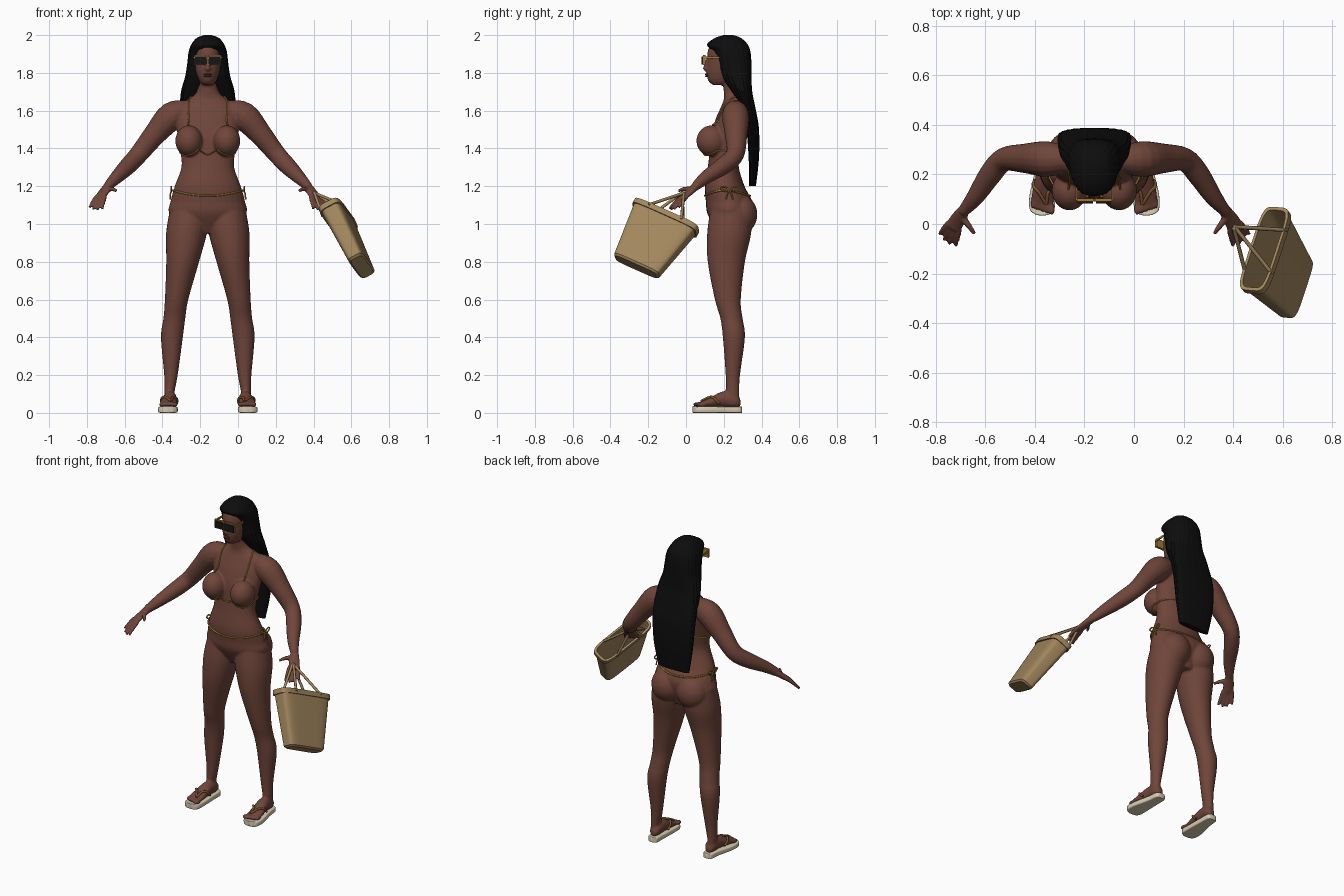
import bpy, bmesh, math
from mathutils import Vector, Matrix
from mathutils.bvhtree import BVHTree

if "Cube" in bpy.data.objects:
    bpy.data.objects.remove(bpy.data.objects["Cube"], do_unlink=True)

BODY_X = -0.16  # the figure stands left of centre, the bag balances it


def material(name, r, g, b):
    m = bpy.data.materials.new(name)
    m.use_nodes = True
    m.diffuse_color = (r, g, b, 1)
    m.node_tree.nodes["Principled BSDF"].inputs["Base Color"].default_value = (r, g, b, 1)
    return m


skin = material("brown skin", .16, .06, .042)
gold = material("gold fabric", .62, .33, .06)
cord_gold = material("dark gold cord", .36, .2, .03)
black = material("black hair", .004, .004, .004)
glass = material("dark lens", .008, .008, .009)
tan = material("tan wicker", .36, .24, .11)
cream = material("cream sole", .68, .6, .44)
leather = material("brown leather", .2, .09, .03)
lip_tone = material("dark lips", .1, .03, .025)


def spline(rows, steps=5):
    """Smooth interpolation through rows of numbers."""
    out = []
    for i in range(len(rows) - 1):
        quad = zip(rows[max(i - 1, 0)], rows[i], rows[i + 1], rows[min(i + 2, len(rows) - 1)])
        quad = list(quad)
        for k in range(steps):
            t = k / steps
            out.append([.5 * (2 * q + (r - p) * t + (2 * p - 5 * q + 4 * r - s) * t * t
                              + (3 * q - p - 3 * r + s) * t ** 3) for p, q, r, s in quad])
    return out + [list(rows[-1])]


def oval(centre, a, b, n, power=2, ripple=0):
    pts = []
    for i in range(n):
        t = math.tau * i / n
        c, s = math.cos(t), math.sin(t)
        k = 1 + ripple * math.cos(n / 4 * t)
        pts.append(centre + a * (k * math.copysign(abs(c) ** (2 / power), c))
                   + b * (k * math.copysign(abs(s) ** (2 / power), s)))
    return pts


def bridge(bm, rings):
    loops = [[bm.verts.new(p) for p in r] for r in rings]
    faces = [bm.faces.new(loops[0]), bm.faces.new(loops[-1])]
    for lo, hi in zip(loops, loops[1:]):
        n = len(lo)
        faces += [bm.faces.new((lo[i], lo[(i + 1) % n], hi[(i + 1) % n], hi[i])) for i in range(n)]
    bmesh.ops.recalc_face_normals(bm, faces=faces)


def loft(bm, rows, side=1, axis="Z", steps=5, n=28, power=2, ripple=0):
    """Rows: position on axis, x centre, half width, low and high edge."""
    rings = []
    for h, u, w, lo, hi in spline(rows, steps):
        mid, half = (lo + hi) / 2, (hi - lo) / 2
        c = Vector((side * u, mid, h)) if axis == "Z" else Vector((side * u, h, mid))
        b = Vector((0, half, 0)) if axis == "Z" else Vector((0, 0, half))
        rings.append(oval(c, Vector((w, 0, 0)), b, n, power, ripple))
    bridge(bm, rings)


def tube(bm, rows, side=1, ref=(0, 0, 1)):
    """Rows: x, y, z, radius along ref, radius across it."""
    rows = [(side * r[0], *r[1:]) for r in spline(rows, 4)]
    ref = Vector((side * ref[0], ref[1], ref[2]))
    pts = [Vector(r[:3]) for r in rows]
    rings = []
    for i, r in enumerate(rows):
        t = (pts[min(i + 1, len(pts) - 1)] - pts[max(i - 1, 0)]).normalized()
        b = t.cross(ref).normalized()
        rings.append(oval(pts[i], b.cross(t) * r[3], b * r[4], 16))
    bridge(bm, rings)


def ball(bm, centre, size):
    m = Matrix.Translation(centre) @ Matrix.Diagonal((*size, 1))
    bmesh.ops.create_uvsphere(bm, u_segments=24, v_segments=16, radius=1, matrix=m)


def finish(bm, name, mat, x=BODY_X, sharp=40):
    mesh = bpy.data.meshes.new(name)
    bm.to_mesh(mesh)
    bm.free()
    mesh.materials.append(mat)
    mesh.shade_smooth()
    mesh.set_sharp_from_angle(angle=math.radians(sharp))
    ob = bpy.data.objects.new(name, mesh)
    ob.location.x = x
    bpy.context.collection.objects.link(ob)
    return ob


# Body: overlapping lofts fused into one skin
bm = bmesh.new()
loft(bm, [(.95, 0, .08, .17, .31), (1.05, 0, .2, .115, .345), (1.12, 0, .197, .105, .35),
          (1.2, 0, .175, .1, .31), (1.3, 0, .14, .115, .28), (1.38, 0, .145, .125, .285),
          (1.46, 0, .158, .13, .305), (1.55, 0, .17, .155, .325), (1.62, 0, .155, .185, .325),
          (1.66, 0, .105, .2, .315), (1.7, 0, .06, .2, .3), (1.79, 0, .052, .19, .285)])
loft(bm, [(1.735, 0, .025, .145, .2), (1.755, 0, .044, .12, .25), (1.8, 0, .061, .108, .28),
          (1.86, 0, .071, .112, .3), (1.92, 0, .069, .116, .31), (1.96, 0, .05, .14, .28),
          (1.98, 0, .015, .19, .24)])
ball(bm, (0, .11, 1.822), (.017, .02, .014))
tube(bm, [(0, .12, 1.88, .01, .01), (0, .102, 1.83, .011, .011), (0, .11, 1.815, .01, .01)], ref=(1, 0, 0))
spread = Vector((-.86, -.5, 0))
for s in (1, -1):
    # Leg, foot and toes
    loft(bm, [(1.08, .095, .105, .13, .35), (.95, .113, .108, .112, .345), (.8, .133, .087, .115, .312),
              (.6, .165, .062, .153, .29), (.5, .177, .058, .182, .3), (.4, .19, .058, .195, .312),
              (.2, .195, .036, .21, .286), (.1, .203, .026, .21, .282), (.04, .2, .028, .21, .285)], s)
    loft(bm, [(.288, .198, .015, .035, .07), (.265, .198, .032, .03, .1), (.2, .2, .036, .03, .115),
              (.13, .207, .044, .03, .083), (.08, .21, .046, .03, .06), (.065, .21, .04, .032, .055)], s, "Y")
    for i in range(5):
        ball(bm, (s * (.172 + .019 * i), .06 + .006 * i, .045), (.013 - .001 * i, .024, .013))
    # Bust and seat
    ball(bm, (s * .1, .135, 1.44), (.072, .08, .082))
    ball(bm, (s * .09, .285, 1.05), (.1, .093, .105))
    # Arm, palm, fingers and thumb
    tube(bm, [(.1, .26, 1.6, .055, .05), (.19, .262, 1.572, .075, .072), (.28, .265, 1.475, .06, .06),
              (.365, .26, 1.37, .05, .048), (.42, .2, 1.31, .047, .046), (.48, .11, 1.25, .036, .036),
              (.53, .05, 1.2, .025, .023)], s)
    tube(bm, [(.525, .058, 1.205, .024, .022), (.55, .02, 1.17, .032, .017),
              (.572, -.015, 1.14, .034, .014)], s, spread)
    for i in range(4):
        off = spread * (.018 * (i - 1.5))
        reach = (.8, .97, 1, .92)[i]
        rows = [(Vector((.567, -.008, 1.145)) + off * (1 + k / 2) + Vector((.03, -.066, -.058)) * k * reach
                 + Vector((0, 0, -.012)) * k * k) for k in (0, .5, 1)]
        tube(bm, [(*p, r, r) for p, r in zip(rows, (.011, .0105, .008))], s, spread)
    tube(bm, [(.535, .03, 1.185, .014, .014), (.505, -.01, 1.185, .012, .012),
              (.483, -.04, 1.175, .008, .008)], s)

raw = finish(bm, "body_blocking", skin)
fuse = raw.modifiers.new("fuse", "REMESH")
fuse.mode, fuse.voxel_size = "VOXEL", .0065
soft = raw.modifiers.new("soften", "SMOOTH")
soft.factor, soft.iterations = .5, 4
graph = bpy.context.evaluated_depsgraph_get()
fused = bpy.data.meshes.new_from_object(raw.evaluated_get(graph))
bpy.data.objects.remove(raw, do_unlink=True)
bm = bmesh.new()
bm.from_mesh(fused)


def paint(bm, poly, ylo, yhi):
    """Cut a convex front-plane outline into the skin and colour the inside."""
    xs, zs = zip(*poly)

    def near():
        return [f for f in bm.faces if ylo < (c := f.calc_center_median()).y < yhi
                and min(xs) - .02 < c.x < max(xs) + .02 and min(zs) - .02 < c.z < max(zs) + .02]
    edges = list(zip(poly, poly[1:] + poly[:1]))
    for (ax, az), (bx, bz) in edges:
        faces = near()
        geom = faces + list({e for f in faces for e in f.edges}) + list({v for f in faces for v in f.verts})
        bmesh.ops.bisect_plane(bm, geom=geom, plane_co=(ax, 0, az), plane_no=(bz - az, 0, ax - bx))
    for f in near():
        c = f.calc_center_median()
        turn = [(bx - ax) * (c.z - az) - (bz - az) * (c.x - ax) > 0 for (ax, az), (bx, bz) in edges]
        if all(turn) or not any(turn):
            f.material_index = 1


# Swimwear panels
for f in bm.faces:
    f.material_index = 0
for s in (1, -1):
    paint(bm, [(s * .028, 1.385), (s * .172, 1.385), (s * .165, 1.44), (s * .115, 1.56), (s * .1, 1.56)], -1, .2)
paint(bm, [(-.185, 1.165), (.185, 1.165), (.028, .96), (.028, .91), (-.028, .91), (-.028, .96)], -1, .22)
paint(bm, [(-.17, 1.165), (.17, 1.165), (.03, .96), (.03, .91), (-.03, .91), (-.03, .96)], .22, 1)
tree = BVHTree.FromBMesh(bm)
body = finish(bm, "body", skin, sharp=180)
body.data.materials.clear()
for m in (skin, gold):
    body.data.materials.append(m)
bpy.data.meshes.remove(fused)


def cord(name, pts, radius, mat, hug=False, closed=False, x=BODY_X):
    pts = [Vector(p) for p in spline([tuple(p) for p in pts], 6)]
    if hug:
        hits = [tree.find_nearest(p) for p in pts]
        pts = [h[0] + h[1] * radius * .5 for h in hits]
    curve = bpy.data.curves.new(name, "CURVE")
    curve.dimensions, curve.bevel_depth, curve.bevel_resolution = "3D", radius, 2
    curve.use_fill_caps = True
    line = curve.splines.new("POLY")
    line.points.add(len(pts) - 1)
    for p, co in zip(line.points, pts):
        p.co = (*co, 1)
    line.use_cyclic_u = closed
    curve.materials.append(mat)
    ob = bpy.data.objects.new(name, curve)
    ob.location.x = x
    bpy.context.collection.objects.link(ob)


# Swimwear strings and side bows
turns = [math.tau * i / 24 for i in range(24)]
cord("hip_string", [(.19 * math.cos(t), .22 + .12 * math.sin(t), 1.15 + .03 * math.cos(t) ** 2)
                    for t in turns], .005, cord_gold, True, True)
cord("bust_band", [(.16 * math.cos(t), .2 + .12 * math.sin(t), 1.385 + .012 * math.sin(t))
                   for t in turns], .004, cord_gold, True, True)
for s, tag in ((1, "left"), (-1, "right")):
    cord(tag + "_neck_strap", [(s * .107, .14, 1.55), (s * .112, .18, 1.63), (s * .1, .25, 1.68),
                               (s * .06, .31, 1.68)], .004, cord_gold, True)
    for d in (1, -1):
        knot = Vector((s * .188, .23, 1.18))
        cord(tag + "_bow_loop", [knot + Vector((s * .006, d * a, b)) for a, b in
                                 ((0, 0), (.025, .018), (.045, .01), (.025, -.006), (0, 0))], .004, cord_gold)
        cord(tag + "_bow_tail", [knot, knot + Vector((s * .01, d * .01, -.02)),
                                 knot + Vector((s * .012, d * .018, -.05))], .004, cord_gold)
    # Sandal
    bm = bmesh.new()
    loft(bm, [(.297, .197, .014, 0, .033), (.285, .197, .032, 0, .034), (.22, .2, .038, 0, .034),
              (.12, .21, .051, 0, .033), (.06, .211, .05, 0, .034), (.04, .21, .03, 0, .036),
              (.035, .21, .014, .004, .034)], s, "Y", power=6)
    finish(bm, tag + "_sandal_sole", cream)
    for u in (.165, .25):
        cord(tag + "_sandal_strap", [(s * .193, .078, .07), (s * (u + .197) / 2, .115, .1),
                                     (s * u, .18, .045)], .007, leather, True)

# Hair
bm = bmesh.new()
loft(bm, [(2, 0, .02, .2, .25), (1.985, 0, .058, .155, .29), (1.95, 0, .086, .113, .325),
          (1.91, 0, .1, .145, .34), (1.85, 0, .107, .168, .345), (1.78, 0, .118, .19, .346),
          (1.7, 0, .14, .24, .35), (1.6, 0, .146, .295, .37), (1.5, 0, .146, .32, .386),
          (1.35, 0, .135, .332, .386), (1.2, 0, .108, .335, .37)], n=96, power=2.5, ripple=.015)
finish(bm, "hair", black)


def box(name, centre, size, mat):
    bm = bmesh.new()
    bmesh.ops.create_cube(bm, matrix=Matrix.Translation(centre) @ Matrix.Diagonal((*size, 1)))
    finish(bm, name, mat)


# Sunglasses and lips
for s in (1, -1):
    box("lens_frame", (s * .037, .096, 1.868), (.068, .012, .054), cord_gold)
    box("lens", (s * .037, .09, 1.866), (.062, .014, .044), glass)
    box("temple", (s * .073, .15, 1.882), (.006, .11, .012), cord_gold)
box("glasses_bridge", (0, .096, 1.878), (.02, .008, .01), cord_gold)
bm = bmesh.new()
for z in (1.792, 1.783):
    ball(bm, (0, .111, z), (.022, .01, .0055))
finish(bm, "lips", lip_tone)

# Tote bag, hanging at a tilt from the left hand
long_way = Vector((.287, .875, -.39)).normalized()
up = Vector((-.393, .452, .8))
up = (up - long_way * up.dot(long_way)).normalized()
frame = Matrix((long_way.cross(up), long_way, up)).transposed().to_4x4()
frame.translation = (.525, -.1, 1.045)
bm = bmesh.new()
loft(bm, [(h, 0, w, -d, d) for h, w, d in (
    (-.345, .036, .122), (-.335, .045, .135), (-.03, .058, .183), (-.03, .065, .192), (0, .065, .192),
    (0, .053, .178), (-.325, .04, .128))], steps=1, n=64, power=5)
bm.transform(frame)
finish(bm, "tote_bag", tan, x=0, sharp=35)
for s in (1, -1):
    grip = Vector((.405, -.015, 1.165)) + long_way * .004 * s
    a, b = [frame @ Vector((s * .062, d, -.015)) for d in (-.1, .1)]
    cord("bag_handle", [a, a.lerp(grip, .5), a.lerp(grip, .92), grip, b.lerp(grip, .92), b.lerp(grip, .5), b],
         .008, tan, x=0)
